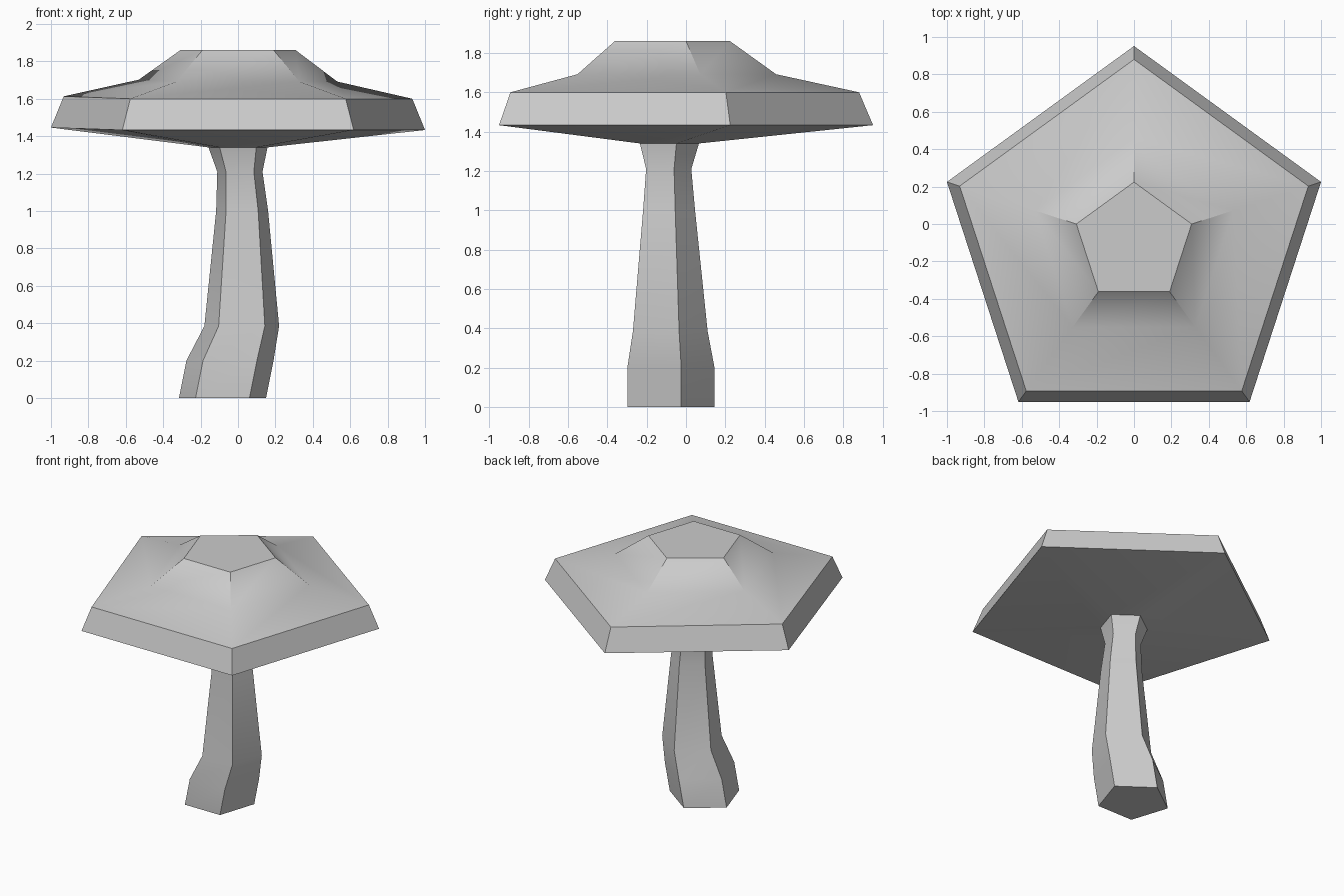
import bpy
import bmesh
from math import cos, sin, pi, radians

default = bpy.data.objects.get("Cube")
if default:
    bpy.data.objects.remove(default, do_unlink=True)

SIDES = 5
CENTRE_Y = -0.10

grey = bpy.data.materials.new("plain grey")
grey.use_nodes = True
grey.diffuse_color = (0.6, 0.6, 0.6, 1)
grey.node_tree.nodes["Principled BSDF"].inputs["Base Color"].default_value = (0.6, 0.6, 0.6, 1)


def loft(name, rings, cap_start, cap_end):
    """Skin five-sided rings given as (centre x, radius, z, lift of the right-hand corner)."""
    bm = bmesh.new()
    loops = []
    for cx, radius, z, lift in rings:
        loop = []
        for i in range(SIDES):
            a = pi / 2 + 2 * pi * i / SIDES
            rise = lift if i == 1 else 0
            loop.append(bm.verts.new((cx + radius * cos(a), CENTRE_Y + radius * sin(a), z + rise)))
        loops.append(loop)
    for low, high in zip(loops, loops[1:]):
        for i in range(SIDES):
            j = (i + 1) % SIDES
            bm.faces.new((low[i], low[j], high[j], high[i]))
    if cap_start:
        bm.faces.new(loops[0][::-1])
    if cap_end:
        bm.faces.new(loops[-1])
    mesh = bpy.data.meshes.new(name)
    bm.to_mesh(mesh)
    bm.free()
    mesh.materials.append(grey)
    obj = bpy.data.objects.new(name, mesh)
    bpy.context.collection.objects.link(obj)
    bpy.ops.object.select_all(action='DESELECT')
    obj.select_set(True)
    bpy.context.view_layer.objects.active = obj
    bpy.ops.object.shade_smooth_by_angle(angle=radians(30))
    return obj


# Crooked stem, flaring where it meets the cap
loft("stem", [
    (-0.083, 0.245, 0.0, 0),
    (-0.043, 0.245, 0.20, 0),
    (0.02, 0.21, 0.385, 0),
    (0.022, 0.146, 1.0, 0),
    (0.01, 0.127, 1.21, 0),
    (0.0, 0.166, 1.34, 0),
], True, False)

# Cap: underside, slanted rim, shoulder and flat crown
loft("cap", [
    (0.0, 0.166, 1.34, 0),
    (0.0, 1.0515, 1.433, 0.013),
    (0.0, 0.98, 1.60, 0.013),
    (0.0, 0.558, 1.692, 0.01),
    (0.0, 0.324, 1.86, 0),
], False, True)
